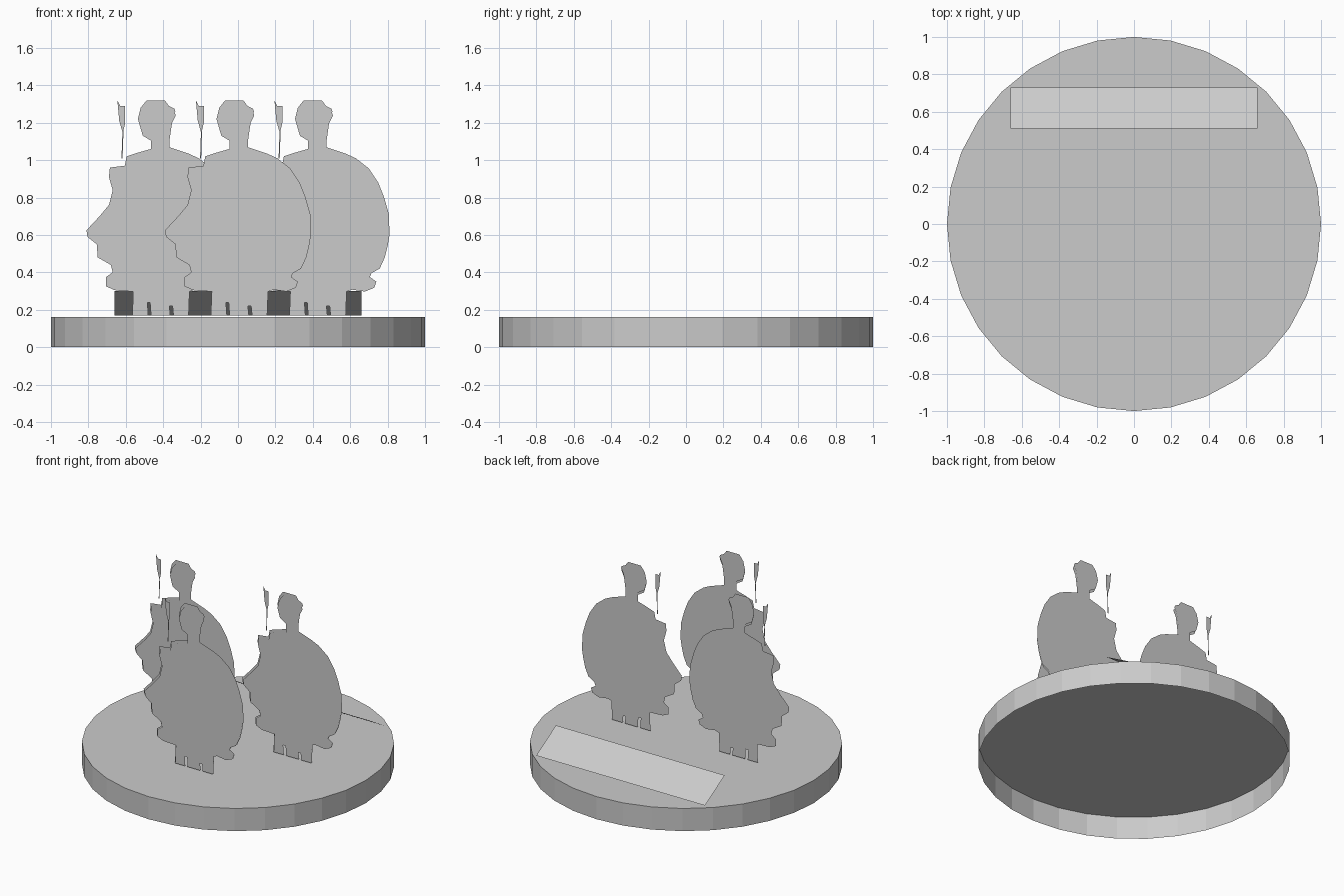
import bpy, bmesh

if "Cube" in bpy.data.objects:
    bpy.data.objects.remove(bpy.data.objects["Cube"])

grey = bpy.data.materials.new("plain grey")
grey.diffuse_color = (0.6, 0.6, 0.6, 1)
grey.use_nodes = True
grey.node_tree.nodes["Principled BSDF"].inputs["Base Color"].default_value = grey.diffuse_color


def make_object(name, bm):
    mesh = bpy.data.meshes.new(name)
    bm.to_mesh(mesh)
    bm.free()
    mesh.materials.append(grey)
    obj = bpy.data.objects.new(name, mesh)
    bpy.context.collection.objects.link(obj)
    return obj


# Round base with 32 sides, hollow and open underneath
bm = bmesh.new()
bmesh.ops.create_cone(bm, cap_ends=True, segments=32, radius1=1, radius2=1, depth=0.16)
bmesh.ops.translate(bm, verts=bm.verts, vec=(0, 0, 0.08))
bm.normal_update()
bmesh.ops.delete(bm, geom=[f for f in bm.faces if f.normal.z < -0.5], context='FACES')
make_object("round_base", bm)

# Sloped plate behind the figures, facing up and back
bm = bmesh.new()
corners = [(0.66, 0.51, 0.30), (-0.66, 0.51, 0.30), (-0.66, 0.73, 0.17), (0.66, 0.73, 0.17)]
face = bm.faces.new([bm.verts.new(c) for c in corners])
face.normal_update()
if face.normal.z < 0:
    face.normal_flip()
make_object("sloped_plate", bm)

# Flat silhouette of a robed, helmeted figure with a round shield (hundredths, x and z)
body = [(-14.5, 17), (-14, 30), (-24, 30.5), (-28.5, 32.5), (-28.5, 37.5), (-25, 40),
        (-26, 44), (-33, 48), (-33.5, 55), (-38.5, 59), (-39, 62.5), (-32, 70), (-27, 76),
        (-25, 84), (-27, 91), (-26.5, 96), (-18.5, 97), (-17.5, 102), (-11.5, 104),
        (-4.5, 106), (-4.5, 112), (-9.5, 115), (-11.5, 122), (-10, 128), (-7, 131.8),
        (3, 131.8), (5, 129), (8, 127.5), (8.5, 126), (6.5, 122), (6, 119), (5, 112), (5, 107),
        (15.5, 103.5), (21, 101), (28, 95.5), (33, 88), (36, 80.5), (38.7, 71), (39, 60),
        (38, 54), (36.5, 48), (34, 42.5), (29.5, 40), (28.5, 37.5), (32, 35), (31, 32),
        (26, 30), (19, 31), (16, 30), (15.5, 17),
        # gaps between the feet
        (7.5, 17), (7, 22), (5, 22), (5.5, 17), (-4.5, 17), (-5, 24), (-7, 24), (-6.5, 17)]

# Spear tip floating beside the head
spear = [(-22.5, 132), (-21, 129), (-18.3, 129), (-18.3, 120), (-19.2, 116),
         (-19.7, 101), (-20.3, 101), (-19.8, 115), (-21.5, 121)]


def cutout(name, x, y, scale, outlines, faces_front):
    bm = bmesh.new()
    for outline in outlines:
        points = [(x + px * scale / 100, y, 0.17 + (pz - 17) * scale / 100) for px, pz in outline]
        f = bm.faces.new([bm.verts.new(p) for p in points])
        f.normal_update()
        if (f.normal.y < 0) != faces_front:
            f.normal_flip()
    bmesh.ops.triangulate(bm, faces=bm.faces[:])
    make_object(name, bm)


# Three figures, each a slightly smaller front sheet on a back sheet
for side, x, y in (("left", -0.42, 0), ("middle", 0, -0.5), ("right", 0.42, 0)):
    cutout(side + "_figure_front", x + 0.004, y - 0.004, 0.98, [body], True)
    cutout(side + "_figure_back", x, y + 0.004, 1.0, [body, spear], False)
